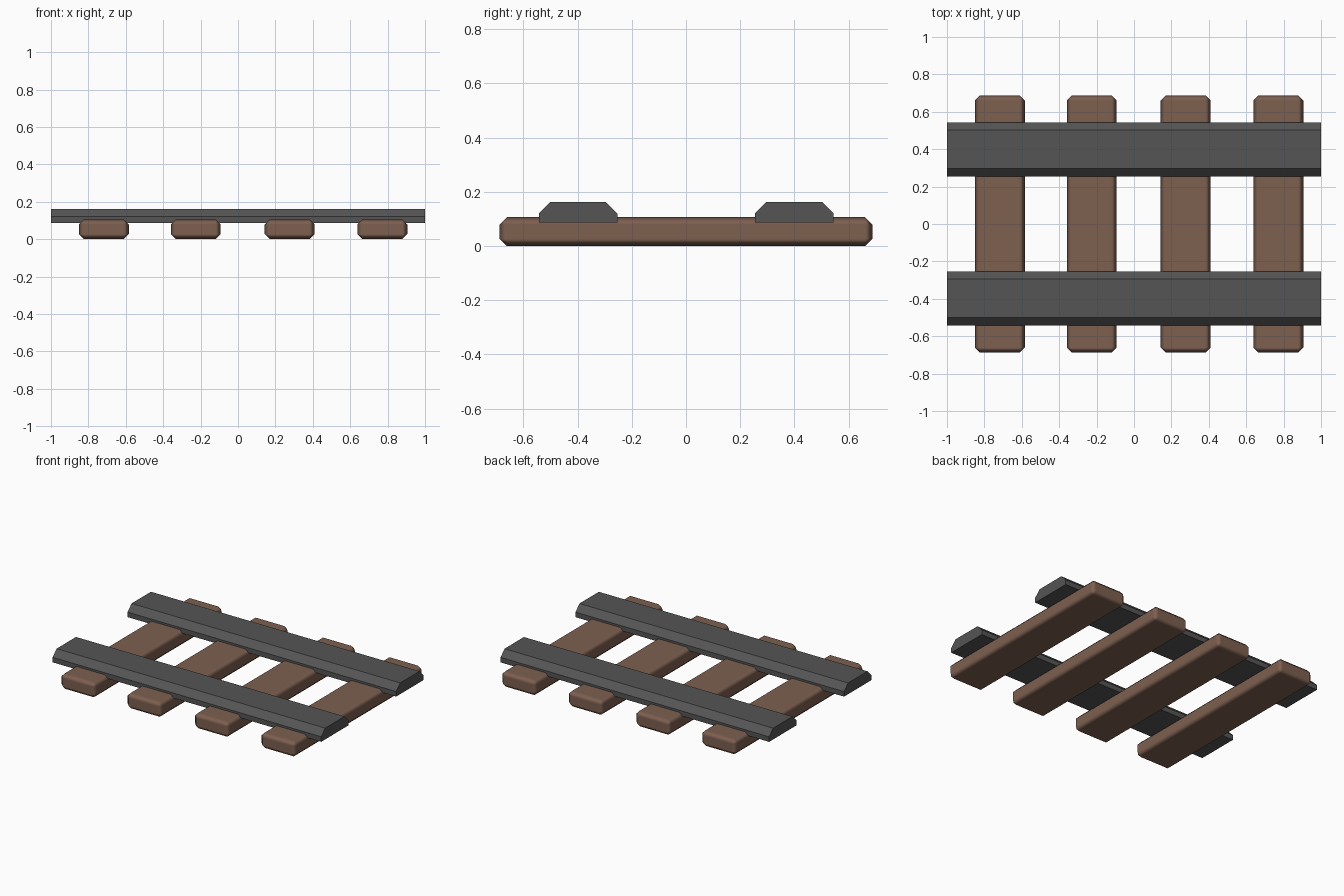
import bpy
import bmesh
import math

cube = bpy.data.objects.get("Cube")
if cube:
    bpy.data.objects.remove(cube, do_unlink=True)


def make_material(name, color):
    mat = bpy.data.materials.new(name)
    mat.use_nodes = True
    mat.diffuse_color = color
    mat.node_tree.nodes["Principled BSDF"].inputs["Base Color"].default_value = color
    return mat


wood = make_material("brown wood", (0.205, 0.115, 0.08, 1))
steel = make_material("dark grey steel", (0.09, 0.09, 0.09, 1))


def add_object(name, bm, mat):
    bmesh.ops.recalc_face_normals(bm, faces=bm.faces)
    mesh = bpy.data.meshes.new(name)
    bm.to_mesh(mesh)
    bm.free()
    mesh.materials.append(mat)
    obj = bpy.data.objects.new(name, mesh)
    bpy.context.collection.objects.link(obj)
    return obj


# Sleepers: chamfered planks with softly shaded edges
def add_sleeper(name, x):
    bm = bmesh.new()
    bmesh.ops.create_cube(bm, size=1)
    bmesh.ops.scale(bm, vec=(0.266, 1.376, 0.106), verts=bm.verts)
    bmesh.ops.translate(bm, vec=(x, 0, 0.053), verts=bm.verts)
    obj = add_object(name, bm, wood)
    bevel = obj.modifiers.new("chamfer", "BEVEL")
    bevel.width = 0.027
    bevel.segments = 1
    bevel.harden_normals = True
    bpy.context.view_layer.objects.active = obj
    obj.select_set(True)
    bpy.ops.object.shade_smooth_by_angle(angle=math.radians(65))
    obj.select_set(False)


for i, x in enumerate((-0.717, -0.226, 0.276, 0.772)):
    add_sleeper(f"sleeper_{i + 1}", x)


# Rails: a chamfered profile extruded along x
def add_rail(name, y):
    half = [(0.145, 0.086), (0.145, 0.12), (0.103, 0.162)]
    profile = half + [(-a, z) for a, z in reversed(half)]
    bm = bmesh.new()
    face = bm.faces.new([bm.verts.new((-1, y + a, z)) for a, z in profile])
    ext = bmesh.ops.extrude_face_region(bm, geom=[face])
    verts = [v for v in ext["geom"] if isinstance(v, bmesh.types.BMVert)]
    bmesh.ops.translate(bm, vec=(2, 0, 0), verts=verts)
    add_object(name, bm, steel)


add_rail("front_rail", -0.398)
add_rail("back_rail", 0.399)
